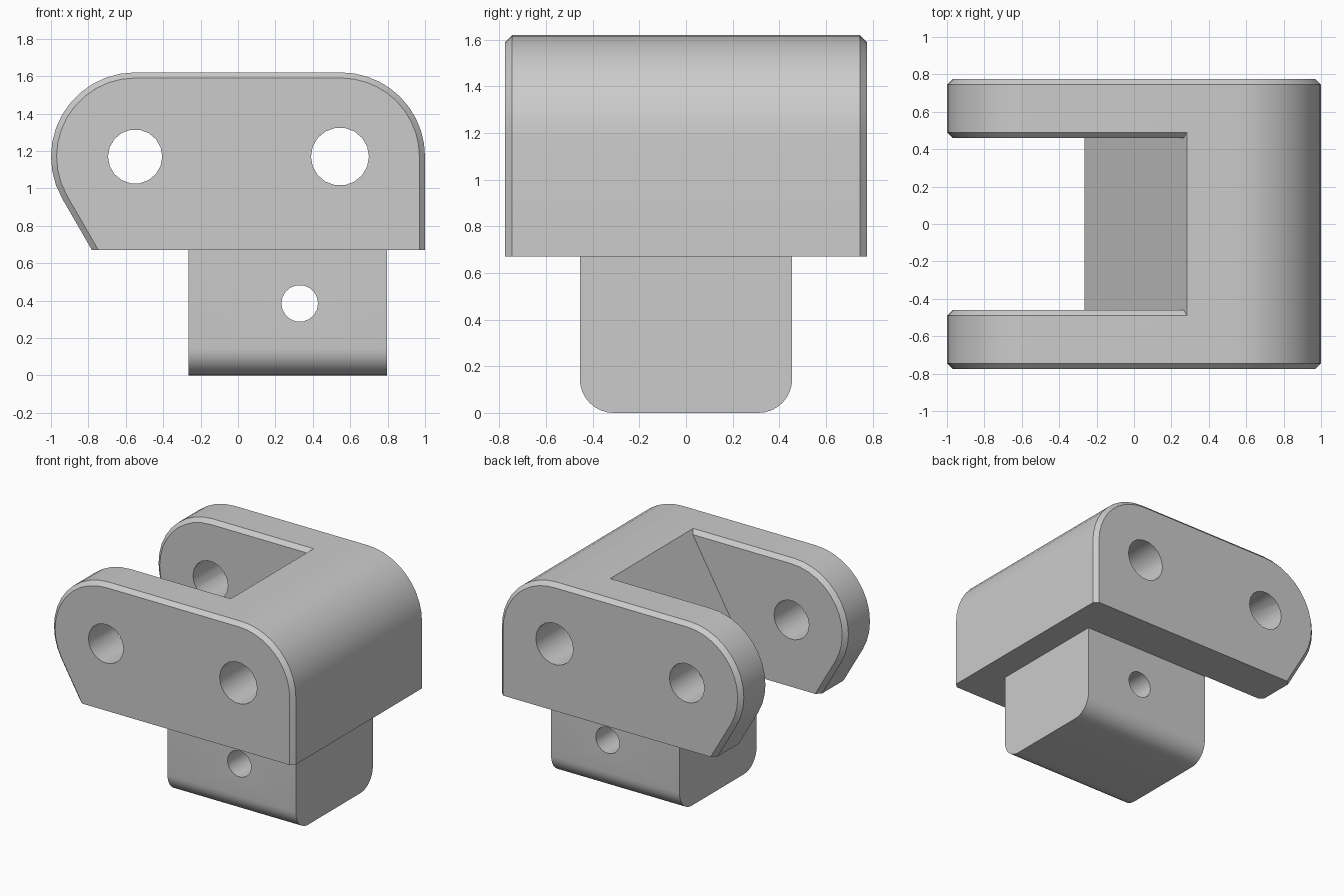
import bpy, bmesh
from math import cos, sin, radians, pi

cube = bpy.data.objects.get("Cube")
if cube:
    bpy.data.objects.remove(cube, do_unlink=True)

grey = bpy.data.materials.new("light_grey")
grey.use_nodes = True
grey.diffuse_color = (0.6, 0.6, 0.6, 1)
grey.node_tree.nodes["Principled BSDF"].inputs["Base Color"].default_value = (0.6, 0.6, 0.6, 1)

BASE, PIVOT, R, CH = 0.67, 1.17, 0.45, 0.03   # plate bottom, arc centre height, arc radius, chamfer
HALF, INNER = 0.775, 0.46                     # outer and inner y of the side plates


def arc(cx, cz, r, a0, a1, n):
    return [(cx + r * cos(radians(a0 + (a1 - a0) * i / n)),
             cz + r * sin(radians(a0 + (a1 - a0) * i / n))) for i in range(n + 1)]


def loft(name, rings):
    """Closed solid through rings of (y, [(x, z), ...])."""
    bm = bmesh.new()
    loops = [[bm.verts.new((x, y, z)) for x, z in pts] for y, pts in rings]
    for a, b in zip(loops, loops[1:]):
        for i in range(len(a)):
            j = (i + 1) % len(a)
            bm.faces.new((a[i], a[j], b[j], b[i]))
    bm.faces.new(loops[0])
    bm.faces.new(loops[-1])
    bmesh.ops.recalc_face_normals(bm, faces=bm.faces)
    mesh = bpy.data.meshes.new(name)
    bm.to_mesh(mesh)
    bm.free()
    mesh.materials.append(grey)
    obj = bpy.data.objects.new(name, mesh)
    bpy.context.collection.objects.link(obj)
    return obj


def combine(target, other, operation):
    mod = target.modifiers.new(other.name, "BOOLEAN")
    mod.operation, mod.solver, mod.object = operation, "EXACT", other
    bpy.context.view_layer.objects.active = target
    bpy.ops.object.modifier_apply(modifier=mod.name)
    bpy.data.objects.remove(other, do_unlink=True)


def plate_outline(r):
    """Rounded plate with a slanted lower left side and a straight right side."""
    left = arc(-0.55, PIVOT, r, 210, 90, 12)
    x, z = left[0]
    foot = (x + (z - BASE) / 3 ** 0.5, BASE)
    return [foot] + left + arc(0.55, PIVOT, r, 90, 0, 10) + [(0.55 + r, BASE)]


# Core block with the sloped slot floor
core = [(-0.265, BASE), (0.283, PIVOT + R)] + arc(0.55, PIVOT, R, 90, 0, 10) + [(0.55 + R, BASE)]
body = loft("clevis_bracket", [(-INNER - CH, core), (INNER + CH, core)])

# Side plates, chamfered on both faces
full, inset = plate_outline(R), plate_outline(R - CH)
for side, name in ((-1, "front_plate"), (1, "back_plate")):
    rings = [(side * INNER, inset), (side * (INNER + CH), full),
             (side * (HALF - CH), full), (side * HALF, inset)]
    combine(body, loft(name, rings), "UNION")

# Stem with rounded bottom edges: profile in y-z, turned to run along x
profile = ([(0.455, BASE)] + arc(0.31, 0.145, 0.145, 0, -90, 8)
           + arc(-0.31, 0.145, 0.145, -90, -180, 8) + [(-0.455, BASE)])
stem = loft("stem", [(-0.265, profile), (0.797, profile)])
for v in stem.data.vertices:
    v.co.x, v.co.y = v.co.y, v.co.x
stem.data.flip_normals()
combine(body, stem, "UNION")

# Pin holes through the full depth
for x, z, r in ((-0.55, PIVOT, 0.145), (0.545, PIVOT, 0.155), (0.33, 0.385, 0.098)):
    circle = arc(x, z, r, 0, 360, 18)[:-1]
    combine(body, loft("hole_cutter", [(-1, circle), (1, circle)]), "DIFFERENCE")

bpy.ops.object.select_all(action="DESELECT")
body.select_set(True)
bpy.context.view_layer.objects.active = body
bpy.ops.object.shade_smooth_by_angle(angle=pi / 7)
